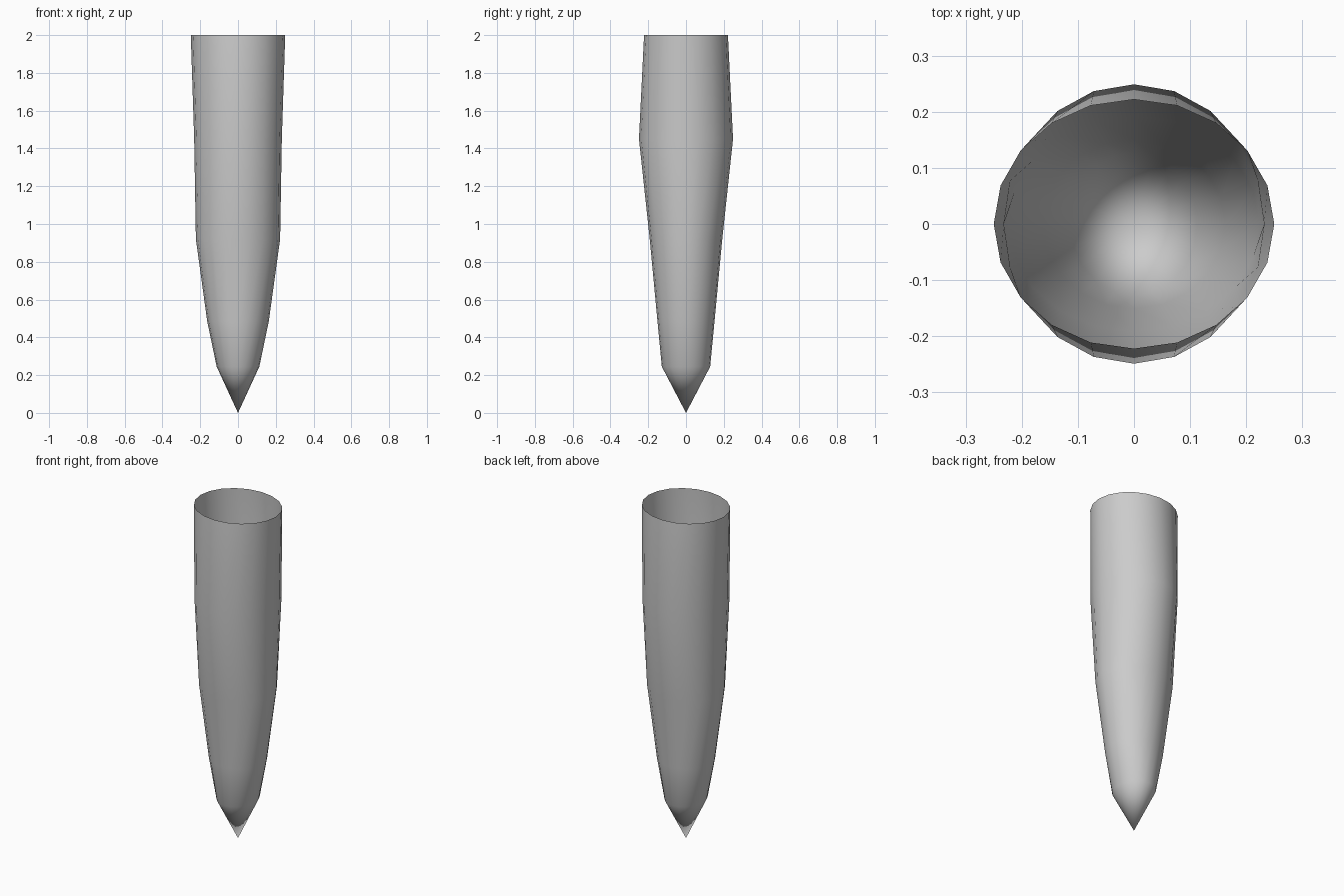
import bpy, bmesh, math

if "Cube" in bpy.data.objects:
    bpy.data.objects.remove(bpy.data.objects["Cube"])

SIDES = 20
# Elliptical cross-sections from above the tip to the open rim: (z, half width x, half depth y)
RINGS = [
    (0.245, 0.113, 0.128),
    (0.485, 0.163, 0.151),
    (0.92, 0.223, 0.192),
    (1.45, 0.232, 0.249),
    (2.0, 0.25, 0.222),
]


def add_ring(bm, z, rx, ry):
    angles = [2 * math.pi * i / SIDES for i in range(SIDES)]
    return [bm.verts.new((rx * math.cos(a), ry * math.sin(a), z)) for a in angles]


bm = bmesh.new()
rings = [add_ring(bm, *r) for r in RINGS]

# Tapered wall, open at the top
for low, high in zip(rings, rings[1:]):
    for i in range(SIDES):
        j = (i + 1) % SIDES
        bm.faces.new((low[i], low[j], high[j], high[i]))

# Pointed tip
tip = bm.verts.new((0, 0, 0))
for i in range(SIDES):
    bm.faces.new((tip, rings[0][(i + 1) % SIDES], rings[0][i]))

bmesh.ops.recalc_face_normals(bm, faces=bm.faces)
for face in bm.faces:
    face.smooth = True

mesh = bpy.data.meshes.new("pointed_sleeve")
bm.to_mesh(mesh)
bm.free()
sleeve = bpy.data.objects.new("pointed_sleeve", mesh)
bpy.context.collection.objects.link(sleeve)
